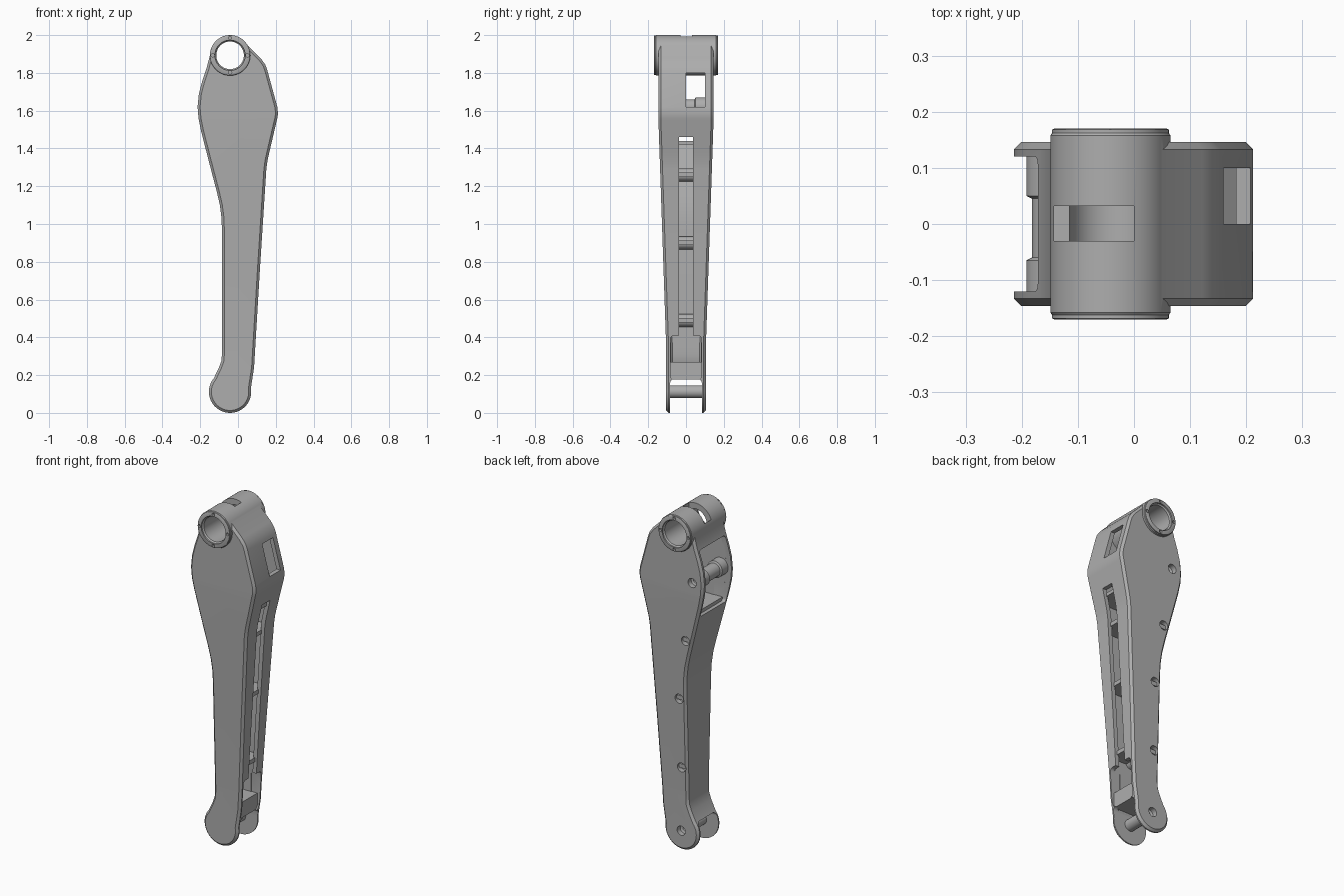
import bpy, bmesh, math
from mathutils import Vector, Matrix

if "Cube" in bpy.data.objects:
    bpy.data.objects.remove(bpy.data.objects["Cube"], do_unlink=True)

GREY = bpy.data.materials.new("plain grey")
GREY.use_nodes = True
GREY.diffuse_color = (0.42, 0.42, 0.42, 1)
GREY.node_tree.nodes["Principled BSDF"].inputs["Base Color"].default_value = (0.42, 0.42, 0.42, 1)

CX, TOP_Z, FOOT_Z = -0.042, 1.893, 0.112   # bearing and foot axes
WALL = 0.025


def half_width(z):
    t = min(max((z - 0.35) / 1.2, 0), 1)
    return 0.105 + 0.041 * t


def finish(bm, name):
    bmesh.ops.recalc_face_normals(bm, faces=bm.faces)
    mesh = bpy.data.meshes.new(name)
    bm.to_mesh(mesh)
    bm.free()
    mesh.materials.append(GREY)
    obj = bpy.data.objects.new(name, mesh)
    bpy.context.collection.objects.link(obj)
    return obj


def box(name, x, y, z, rounding=0):
    bm = bmesh.new()
    bmesh.ops.create_cube(bm, size=1)
    for v in bm.verts:
        for i, (lo, hi) in enumerate((x, y, z)):
            v.co[i] = lo if v.co[i] < 0 else hi
    if rounding:
        # round only the corners seen along x
        edges = [e for e in bm.edges if abs(e.verts[0].co.x - e.verts[1].co.x) > 1e-4]
        bmesh.ops.bevel(bm, geom=edges, offset=rounding, segments=4, affect='EDGES', profile=0.5)
    return finish(bm, name)


def lathe(name, x, z, steps, sides=48):
    """Solid turned about the y axis from (radius, y) steps."""
    bm = bmesh.new()
    rings = []
    for r, y in steps:
        rings.append([bm.verts.new((x + r * math.cos(a), y, z + r * math.sin(a)))
                      for a in (math.tau * i / sides for i in range(sides))])
    for a, b in zip(rings, rings[1:]):
        for i in range(sides):
            j = (i + 1) % sides
            bm.faces.new((a[i], a[j], b[j], b[i]))
    bm.faces.new(rings[0])
    bm.faces.new(rings[-1])
    return finish(bm, name)


def combine(obj, tool, operation='DIFFERENCE'):
    mod = obj.modifiers.new("combine", 'BOOLEAN')
    mod.operation, mod.solver, mod.object = operation, 'EXACT', tool
    bpy.context.view_layer.objects.active = obj
    bpy.ops.object.modifier_apply(modifier=mod.name)
    bpy.data.objects.remove(tool, do_unlink=True)


def arc(z, r, start, end, n):
    angles = [math.radians(start + (end - start) * i / n) for i in range(n + 1)]
    return [(CX + r * math.cos(a), z + r * math.sin(a)) for a in angles]


# Leg outline, anticlockwise from the foot
RIGHT = [(0.085, 0.24), (0.116, 0.76), (0.15, 1.29), (0.156, 1.335), (0.166, 1.38),
         (0.208, 1.56), (0.212, 1.585), (0.208, 1.62), (0.155, 1.815), (0.145, 1.843), (0.122, 1.875)]
LEFT = [(-0.168, 1.82), (-0.19, 1.755), (-0.207, 1.69), (-0.214, 1.62), (-0.209, 1.56),
        (-0.195, 1.49), (-0.15, 1.315), (-0.112, 1.17), (-0.096, 1.1), (-0.087, 1.03),
        (-0.085, 0.96), (-0.085, 0.31), (-0.088, 0.275), (-0.101, 0.24)]
OUTLINE = arc(FOOT_Z, 0.112, 140, 370, 28) + RIGHT + arc(TOP_Z, 0.103, 45, 165, 16) + LEFT


def offset(points, d):
    result = []
    for i, p in enumerate(points):
        p, a, b = Vector(p), Vector(points[i - 1]), Vector(points[(i + 1) % len(points)])
        n1, n2 = [Vector((-e.y, e.x)).normalized() for e in (p - a, b - p)]
        n = (n1 + n2).normalized()
        result.append(p + n * d / max(n.dot(n1), 0.5))
    return result


def leg_solid(name, inset, chamfer):
    """Outline swept across y, with chamfered rims and a tapering width."""
    bm = bmesh.new()
    outer, rim = offset(OUTLINE, inset), offset(OUTLINE, inset + chamfer)
    layers = [(rim, inset - 1), (outer, inset + chamfer - 1),
              (outer, 1 - inset - chamfer), (rim, 1 - inset)]
    loops = [[bm.verts.new((p[0], y, p[1])) for p in pts] for pts, y in layers]
    count = len(outer)
    for a, b in zip(loops, loops[1:]):
        for i in range(count):
            j = (i + 1) % count
            bm.faces.new((a[i], a[j], b[j], b[i]))
    bm.faces.new(loops[0])
    bm.faces.new(loops[-1])
    for z in (0.35, 1.55):
        bmesh.ops.bisect_plane(bm, geom=bm.verts[:] + bm.edges[:] + bm.faces[:],
                               plane_co=(0, 0, z), plane_no=(0, 0, 1))
    for v in bm.verts:
        v.co.y = math.copysign(half_width(v.co.z) - (1 - abs(v.co.y)), v.co.y)
    return finish(bm, name)


# Hollow shell with the bearing barrel across its top
shell = leg_solid("leg_shell", 0, 0.013)
combine(shell, leg_solid("cavity", WALL, 0.008))
barrel = lathe("barrel", CX, TOP_Z, [(0.1, -0.17), (0.104, -0.168), (0.104, -0.162), (0.107, -0.158),
                                     (0.107, 0.158), (0.104, 0.162), (0.104, 0.168), (0.1, 0.17)], 64)
combine(shell, barrel, 'UNION')
combine(shell, lathe("bore", CX, TOP_Z, [(0.08, -0.3), (0.08, -0.162), (0.073, -0.155), (0.073, 0.155),
                                         (0.08, 0.162), (0.08, 0.3)], 64))

# Openings: fork, lower bay, long slot, side window, rear opening, barrel slot
for cut in (
    ("fork_gap", (-0.5, 0.5), (-0.084, 0.084), (-0.3, 0.178), 0.02),
    ("lower_bay", (0.03, 0.5), (-0.083, 0.083), (0.178, 0.41), 0.02),
    ("long_slot", (0.05, 0.5), (-0.038, 0.036), (0.38, 1.46), 0),
    ("side_window", (0.1, 0.5), (0, 0.1), (1.62, 1.8), 0),
    ("rear_opening", (-0.5, -0.1), (-0.12, 0.12), (1.42, 1.81), 0.015),
    ("barrel_slot", (-0.143, 0), (-0.03, 0.032), (1.9, 2.2), 0),
):
    combine(shell, box(*cut))

# Four small notches on each bearing rim
for k in range(4):
    a = k * math.pi / 2
    x, z = CX + 0.092 * math.cos(a), TOP_Z + 0.092 * math.sin(a)
    for s in (-1, 1):
        combine(shell, lathe("notch", x, z, [(0.009, s * 0.158), (0.009, s * 0.2)], 12))

# Screw posts joining the two side plates, with cross ribs
parts = [shell]
SCREWS = [(CX, FOOT_Z), (-0.048, 0.49), (-0.042, 0.9), (-0.092, 1.26), (-0.142, 1.62)]
for i, (x, z) in enumerate(SCREWS):
    w = half_width(z) - 0.015
    if i == 4:
        steps = [(0.05, -w), (0.05, -0.065), (0.04, -0.06), (0.04, 0.045), (0.05, 0.05), (0.05, w)]
    else:
        steps = [(0.034, -w), (0.034, w)]
    post = lathe(("foot_pin" if i == 0 else "screw_post_%d" % i), x, z, steps, 32)
    top = half_width(z)
    for target in (shell, post):
        combine(target, lathe("screw_hole", x, z, [(0.014, top - 0.08), (0.014, top - 0.035),
                                                   (0.027, top - 0.03), (0.027, top + 0.05)], 24))
    parts.append(post)
for z, x0, x1 in ((0.49, -0.07, 0.085), (0.9, -0.07, 0.108), (1.26, -0.115, 0.13)):
    w = half_width(z) - 0.015
    parts.append(box("cross_rib", (x0, x1), (-w, w), (z - 0.012, z + 0.012)))

# Solid web above the fork and floor below the rear opening
parts.append(box("fork_web", (-0.08, 0.068), (-0.09, 0.09), (0.178, 0.27)))
parts.append(box("upper_floor", (-0.155, 0.16), (-0.125, 0.125), (1.42, 1.44)))

for obj in parts:
    bpy.ops.object.select_all(action='DESELECT')
    obj.select_set(True)
    bpy.context.view_layer.objects.active = obj
    bpy.ops.object.shade_smooth_by_angle(angle=math.radians(28))
